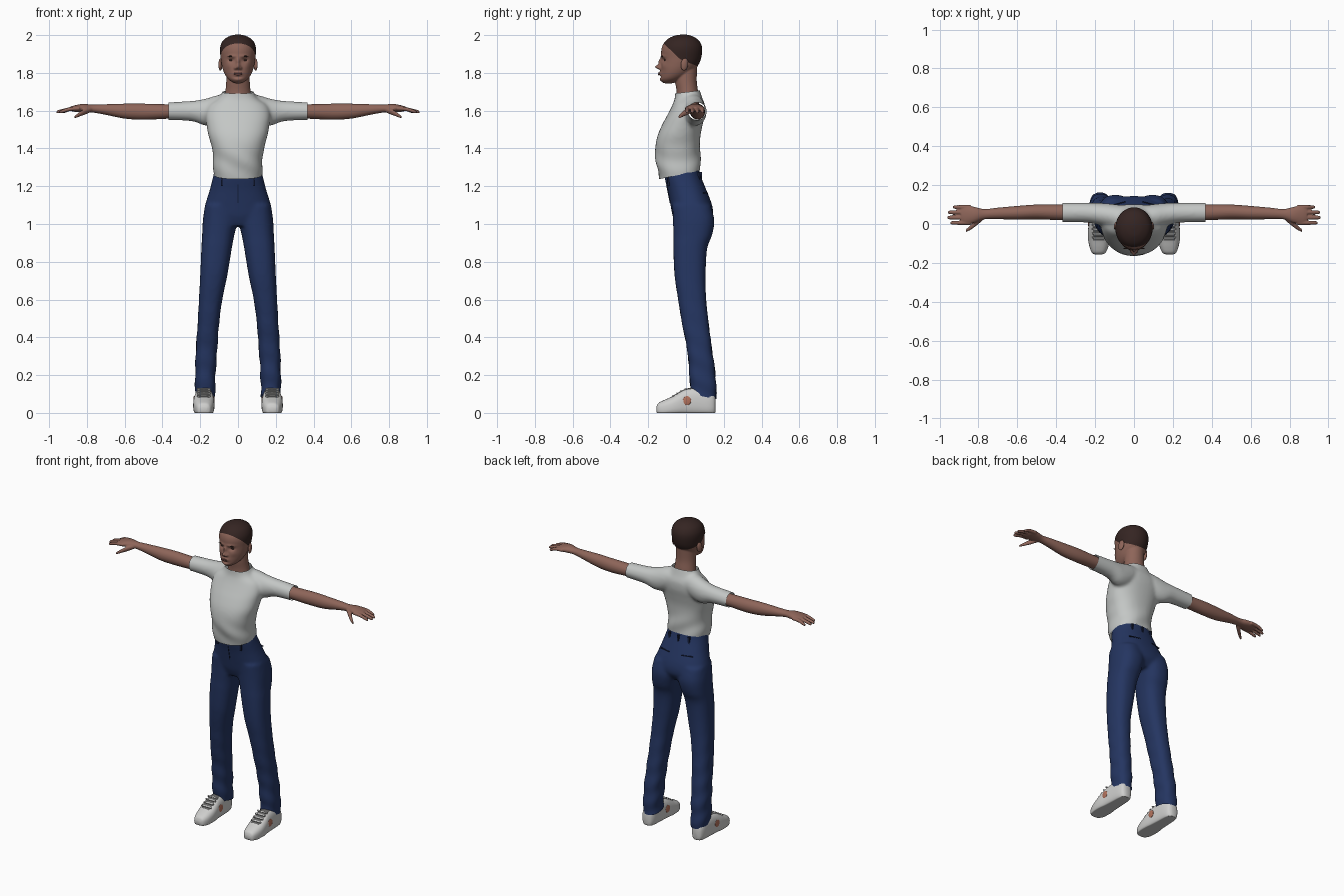
import bpy, bmesh, math
from math import sin, cos, pi, exp
from mathutils import Vector, Matrix
from mathutils.bvhtree import BVHTree

cube = bpy.data.objects.get("Cube")
if cube:
    bpy.data.objects.remove(cube)


def material(name, *rgb):
    m = bpy.data.materials.new(name)
    m.use_nodes = True
    m.diffuse_color = (*rgb, 1)
    m.node_tree.nodes["Principled BSDF"].inputs["Base Color"].default_value = (*rgb, 1)
    return m


SKIN = material("skin", .27, .13, .10)
HAIR = material("dark hair", .035, .018, .016)
SHIRT = material("pale grey cotton", .55, .57, .56)
DENIM = material("navy denim", .018, .036, .12)
SEAM = material("dark denim", .008, .014, .045)
WHITE = material("shoe white", .62, .62, .61)
GREY = material("shoe grey", .13, .13, .13)
LIP = material("lip brown", .19, .075, .065)
DARK = material("eye dark", .05, .025, .02)
RUST = material("rust patch", .45, .17, .11)


def spline(rows, steps=5):
    """Smooth in-between stations through the given ones."""
    out = []
    for i in range(len(rows) - 1):
        a, b, c, d = (rows[max(0, min(len(rows) - 1, i + k))] for k in (-1, 0, 1, 2))
        for s in range(steps):
            t = s / steps
            out.append([q + t * ((r - p) / 2 + t * (p - 2.5 * q + 2 * r - w / 2
                        + t * (1.5 * (q - r) + (w - p) / 2))) for p, q, r, w in zip(a, b, c, d)])
    return out + [list(rows[-1])]


def loft(bm, axis, rows, side=1, power=2, n=40):
    """Closed tube; each row is position, then low/high limits in the other two axes."""
    rings = []
    for pos, a, b, c, d in spline(rows):
        ring = []
        for k in range(n):
            t = 2 * pi * k / n
            u, v = (math.copysign(abs(f) ** (2 / power), f) for f in (cos(t), sin(t)))
            u, v = (a + b) / 2 + u * (b - a) / 2, (c + d) / 2 + v * (d - c) / 2
            x, y, z = {"x": (pos, u, v), "y": (u, pos, v), "z": (u, v, pos)}[axis]
            ring.append(bm.verts.new((side * x, y, z)))
        rings.append(ring)
    faces = [bm.faces.new(rings[0]), bm.faces.new(rings[-1])]
    for r, s in zip(rings, rings[1:]):
        faces += [bm.faces.new((r[k], r[k - 1], s[k - 1], s[k])) for k in range(n)]
    bmesh.ops.recalc_face_normals(bm, faces=faces)


def finish(name, bm, *mats):
    me = bpy.data.meshes.new(name)
    bm.to_mesh(me)
    bm.free()
    for m in mats:
        me.materials.append(m)
    me.shade_smooth()
    ob = bpy.data.objects.new(name, me)
    bpy.context.collection.objects.link(ob)
    return ob


def fuse(bm, voxel, rounds):
    """Melt overlapping tubes into one smooth skin."""
    ob = finish("blend", bm)
    mod = ob.modifiers.new("Fuse", "REMESH")
    mod.mode, mod.voxel_size = "VOXEL", voxel
    mod = ob.modifiers.new("Soften", "SMOOTH")
    mod.factor, mod.iterations = .5, rounds
    out = bmesh.new()
    out.from_mesh(ob.evaluated_get(bpy.context.evaluated_depsgraph_get()).to_mesh())
    bpy.data.objects.remove(ob)
    return out


def cut(bm, point, normal, clear=False):
    bmesh.ops.bisect_plane(bm, geom=bm.verts[:] + bm.edges[:] + bm.faces[:], plane_co=point,
                           plane_no=normal, clear_outer=clear)


def blob(name, place, size, mat, turn=Matrix()):
    bm = bmesh.new()
    bmesh.ops.create_uvsphere(bm, u_segments=20, v_segments=12, radius=1,
                              matrix=Matrix.Translation(place) @ turn @ Matrix.Diagonal((*size, 1)))
    return finish(name, bm, mat)


def block(name, place, size, mat, turn=Matrix()):
    bm = bmesh.new()
    bmesh.ops.create_cube(bm, size=1, matrix=Matrix.Translation(place) @ turn @ Matrix.Diagonal((*size, 1)))
    ob = finish(name, bm, mat)
    ob.data.shade_flat()
    return ob


def sym(pos, half, low, high):
    return pos, -half, half, low, high


SIDES = (("left", 1), ("right", -1))

# Head and neck, then sculpted face and painted hairline
bm = bmesh.new()
loft(bm, "z", [sym(*r) for r in (
    (1.745, .02, -.118, -.07), (1.765, .05, -.135, -.02), (1.79, .069, -.136, .02),
    (1.82, .081, -.135, .05), (1.85, .088, -.132, .07), (1.88, .092, -.131, .081),
    (1.92, .096, -.131, .086), (1.95, .091, -.122, .081), (1.977, .074, -.1, .063),
    (1.996, .042, -.064, .03), (2.003, .01, -.025, .0))])
loft(bm, "z", [sym(*r) for r in (
    (1.63, .078, -.05, .07), (1.7, .067, -.05, .064), (1.76, .062, -.058, .057), (1.84, .06, -.06, .06))])
bm = fuse(bm, .004, 6)
BUMPS = ((0, 1.832, .011, .012, .03), (0, 1.86, .009, .018, .014), (.014, 1.825, .007, .008, .012),
         (.036, 1.868, .016, .011, -.011), (.03, 1.888, .025, .008, .005), (0, 1.796, .022, .01, .01),
         (0, 1.778, .02, .006, -.005), (0, 1.763, .02, .01, .005), (.05, 1.838, .018, .018, .004))
for v in bm.verts:
    if v.co.y < -.06:
        x, y, z = v.co
        v.co.y -= sum(d * exp(-((abs(x) - px) / sx) ** 2 - ((z - pz) / sz) ** 2) for px, pz, sx, sz, d in BUMPS)
temple, slopes = Vector((0, -.03, 1.872)), (Vector((0, .95, 1)), Vector((0, .4, 1)))
for s in slopes:
    cut(bm, temple, s)
for f in bm.faces:
    f.material_index = int(all((f.calc_center_median() - temple).dot(s) > 0 for s in slopes))
face = BVHTree.FromBMesh(bm)
finish("head", bm, SKIN, HAIR)


def on_face(x, z):
    return face.ray_cast(Vector((x, -1, z)), Vector((0, 1, 0)))[0]


for word, s in SIDES:
    blob(word + "_eye", on_face(s * .036, 1.867), (.013, .004, .0045), DARK)
    blob(word + "_brow", on_face(s * .037, 1.888), (.019, .003, .003), DARK)
    blob(word + "_ear", (s * .093, -.008, 1.845), (.01, .02, .033), SKIN,
         Matrix.Rotation(s * .25, 4, "Z") @ Matrix.Rotation(-.15, 4, "X"))
for word, z, h in (("upper_lip", 1.799, .004), ("lower_lip", 1.792, .005)):
    blob(word, on_face(0, z), (.021, .004, h), LIP)

# Shirt: body and both sleeves melted together, trimmed at hem, collar and cuffs
bm = bmesh.new()
loft(bm, "z", [sym(*r) for r in (
    (1.18, .122, -.13, .075), (1.26, .127, -.146, .077), (1.34, .132, -.16, .076),
    (1.41, .14, -.162, .074), (1.47, .157, -.15, .077), (1.53, .167, -.124, .089),
    (1.58, .172, -.097, .1), (1.63, .155, -.072, .1), (1.67, .1, -.059, .085), (1.73, .068, -.056, .066))],
    power=2.3)
for _, s in SIDES:
    loft(bm, "x", ((.03, -.03, .09, 1.58, 1.688), (.1, -.025, .102, 1.53, 1.684),
                   (.17, -.008, .108, 1.52, 1.664), (.25, .008, .109, 1.545, 1.651),
                   (.42, .01, .108, 1.551, 1.642)), s)
bm = fuse(bm, .009, 9)
for v in bm.verts:      # soft cloth folds above the hem
    x, y, z = v.co
    v.co += v.normal * .004 * sin(38 * z + 30 * x) * exp(-((z - 1.32) / .07) ** 2)
cut(bm, (0, -.14, 1.238), (0, .21, -1), True)
cut(bm, (0, 0, 1.698), (0, -.12, 1), True)
for _, s in SIDES:
    cut(bm, (s * .367, 0, 0), (s, 0, 0), True)
finish("shirt", bm, SHIRT)

# Arms with hands
for word, s in SIDES:
    bm = bmesh.new()
    loft(bm, "x", ((.28, .022, .1, 1.562, 1.632), (.38, .02, .1, 1.557, 1.634), (.5, .024, .1, 1.552, 1.637),
                   (.6, .022, .093, 1.558, 1.637), (.7, .025, .084, 1.578, 1.634), (.77, .024, .077, 1.59, 1.632),
                   (.82, .006, .088, 1.592, 1.636), (.865, -.002, .094, 1.594, 1.628),
                   (.89, .01, .08, 1.6, 1.62)), s)
    for i, tip in enumerate((.945, .96, .957, .932)):
        y = .006 + .027 * i
        loft(bm, "x", [(x, y - r, y + r, z - r, z + r) for x, z, r in (
            (.84, 1.612, .011), (.89, 1.608, .0105), (tip - .01, 1.595, .009), (tip, 1.592, .005))], s)
    loft(bm, "x", [(x, y - r, y + r, z - r, z + r) for x, y, z, r in (
        (.775, .035, 1.608, .013), (.81, .008, 1.595, .016), (.84, -.018, 1.58, .012), (.865, -.035, 1.566, .007))], s)
    finish(word + "_arm", fuse(bm, .004, 4), SKIN)

# Jeans: hips and both legs melted together, trimmed at waist and ankles
bm = bmesh.new()
loft(bm, "z", [sym(*r) for r in (
    (1.33, .118, -.105, .06), (1.26, .13, -.115, .076), (1.18, .15, -.097, .108), (1.1, .174, -.082, .138),
    (1.04, .178, -.07, .142), (.99, .15, -.05, .11))], power=2.3)
for _, s in SIDES:
    loft(bm, "z", ((1.1, .01, .175, -.072, .13), (1.02, .003, .186, -.069, .15), (.94, .02, .19, -.067, .138),
                   (.87, .033, .194, -.067, .112), (.73, .056, .2, -.061, .104), (.6, .083, .207, -.042, .107),
                   (.47, .1, .214, -.021, .121), (.335, .11, .223, .006, .138), (.2, .119, .227, .018, .156),
                   (.03, .122, .227, .028, .163)), s, 2.4)
bm = fuse(bm, .01, 7)
for v in bm.verts:      # creases bunching toward the ankles
    x, y, z = v.co
    v.co += v.normal * .003 * sin(55 * z + 25 * y + 12 * x) * exp(-(z / .4) ** 2)
cut(bm, (0, 0, 1.28), (0, -.1, 1), True)
cut(bm, (0, .1, .085), (0, -.2, -1), True)
cloth = BVHTree.FromBMesh(bm)
finish("jeans", bm, DENIM)

# Belt loops, fly and back pockets
for x, y, z in ((.085, -1, 1.225), (-.085, -1, 1.225), (.07, 1, 1.25), (-.07, 1, 1.25), (0, 1, 1.25)):
    p = cloth.ray_cast(Vector((x, y, z)), Vector((0, -y, 0)))[0]
    block("belt_loop", p, (.012, .012, .05), SEAM)
p = cloth.ray_cast(Vector((0, -1, 1.16)), Vector((0, 1, 0)))[0]
block("fly_seam", p, (.004, .006, .1), SEAM, Matrix.Rotation(.2, 4, "X"))
for word, s in SIDES:
    p = cloth.ray_cast(Vector((s * .08, 1, 1.165)), Vector((0, -1, 0)))[0]
    block(word + "_pocket_edge", p, (.075, .008, .005), SEAM, Matrix.Rotation(-s * .25, 4, "Z"))

# Shoes
for word, s in SIDES:
    bm = bmesh.new()
    loft(bm, "y", ((-.157, .165, .2, .01, .03), (-.148, .147, .216, -.01, .05), (-.12, .133, .228, -.02, .066),
                   (-.08, .126, .236, -.02, .084), (-.04, .125, .237, -.02, .108), (0, .128, .233, -.02, .128),
                   (.06, .132, .229, -.02, .135), (.12, .137, .224, -.02, .122), (.148, .148, .214, -.01, .1),
                   (.157, .165, .198, .01, .07)), s, 2.6)
    for v in bm.verts:
        v.co.z = max(v.co.z, 0)
    lace_zone = ((0, -.085, 0), (0, 1, 0)), ((s * .152, 0, 0), (1, 0, 0)), ((s * .21, 0, 0), (1, 0, 0))
    for point, normal in lace_zone:
        cut(bm, point, normal)
    for f in bm.faces:
        x, y, z = f.calc_center_median()
        f.material_index = int(y > -.085 and .152 < abs(x) < .21 and z > .05 and y < .06)
    shoe = BVHTree.FromBMesh(bm)
    finish(word + "_shoe", bm, WHITE, GREY)
    for i in range(4):
        p = shoe.ray_cast(Vector((s * .181, -.07 + .022 * i, 1)), Vector((0, 0, -1)))[0]
        block(word + "_lace", p, (.07, .008, .008), WHITE, Matrix.Rotation(.5, 4, "X"))
    for t in (-1, 1):
        p = shoe.ray_cast(Vector((s * .181 + t, .005, .065)), Vector((-t, 0, 0)))[0]
        blob(word + "_side_patch", p, (.004, .022, .024), RUST)
